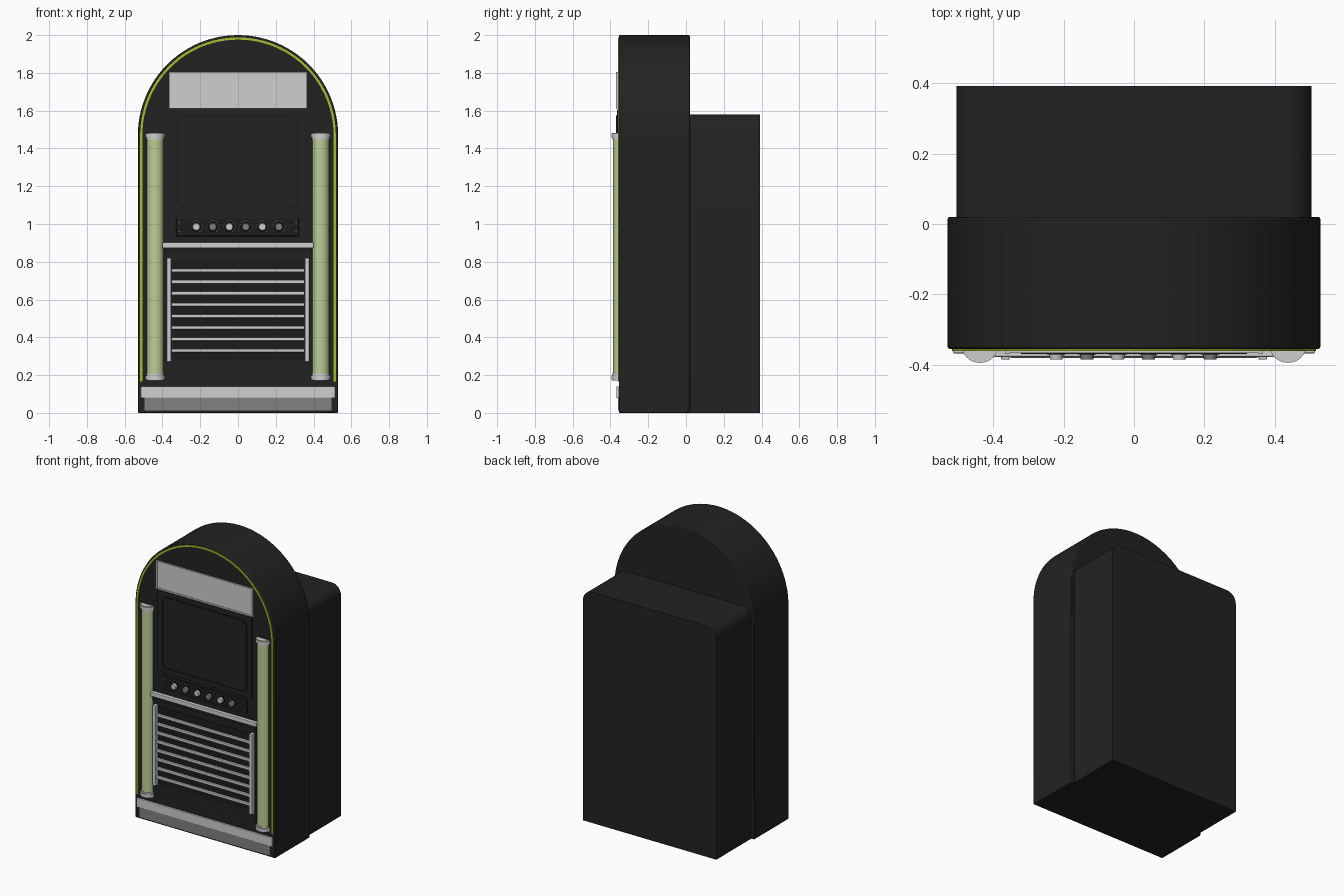
import bpy
import bmesh
from math import cos, sin, pi
from mathutils import Matrix, Vector

if "Cube" in bpy.data.objects:
    bpy.data.objects.remove(bpy.data.objects["Cube"])


def material(name, r, g, b):
    mat = bpy.data.materials.new(name)
    mat.use_nodes = True
    mat.diffuse_color = (r, g, b, 1)
    mat.node_tree.nodes["Principled BSDF"].inputs["Base Color"].default_value = (r, g, b, 1)
    return mat


CHARCOAL = material("charcoal", 0.016, 0.016, 0.016)
BLACK = material("panel black", 0.012, 0.012, 0.012)
SILVER = material("silver", 0.62, 0.62, 0.62)
GREY = material("mid grey", 0.22, 0.22, 0.22)
LIME = material("lime trim", 0.37, 0.52, 0.025)
PALE = material("pale green", 0.50, 0.62, 0.30)


def finish(name, bm, mat, bevel=0, smooth=True):
    bmesh.ops.recalc_face_normals(bm, faces=bm.faces)
    mesh = bpy.data.meshes.new(name)
    bm.to_mesh(mesh)
    bm.free()
    mesh.materials.append(mat)
    obj = bpy.data.objects.new(name, mesh)
    bpy.context.collection.objects.link(obj)
    if bevel:
        mod = obj.modifiers.new("soft edges", "BEVEL")
        mod.width, mod.segments = bevel, 2
        mod.limit_method, mod.angle_limit = "ANGLE", pi / 4
    if smooth:
        bpy.ops.object.select_all(action="DESELECT")
        bpy.context.view_layer.objects.active = obj
        obj.select_set(True)
        bpy.ops.object.shade_smooth_by_angle(angle=pi / 6)
    return obj


def box(name, x0, x1, y0, y1, z0, z1, mat, bevel=0):
    bm = bmesh.new()
    size = Matrix.Diagonal((x1 - x0, y1 - y0, z1 - z0, 1))
    middle = Matrix.Translation(((x0 + x1) / 2, (y0 + y1) / 2, (z0 + z1) / 2))
    bmesh.ops.create_cube(bm, size=1, matrix=middle @ size)
    return finish(name, bm, mat, bevel, False)


def cylinder(name, centre, radius, depth, mat, axis="Z", top=None, sides=32):
    bm = bmesh.new()
    turn = Matrix.Rotation(pi / 2, 4, "X") if axis == "Y" else Matrix()
    bmesh.ops.create_cone(bm, cap_ends=True, segments=sides, radius1=radius,
                          radius2=radius if top is None else top, depth=depth,
                          matrix=Matrix.Translation(centre) @ turn)
    return finish(name, bm, mat)


def prism(name, outline, y0, y1, mat, bevel=0):
    """Extrude an (x, z) outline from y0 to y1."""
    bm = bmesh.new()
    face = bm.faces.new([bm.verts.new((x, y0, z)) for x, z in outline])
    new = bmesh.ops.extrude_face_region(bm, geom=[face])["geom"]
    bmesh.ops.translate(bm, vec=(0, y1 - y0, 0),
                        verts=[v for v in new if isinstance(v, bmesh.types.BMVert)])
    return finish(name, bm, mat, bevel)


def arch(radius, base, spring=1.47, steps=48):
    curve = [(radius * cos(pi * i / steps), spring + radius * sin(pi * i / steps))
             for i in range(steps + 1)]
    return [(radius, base)] + curve + [(-radius, base)]


def rounded(x, z0, z1, r, bottom=True, steps=6):
    points = []
    corners = [(x - r, z1 - r, 0), (r - x, z1 - r, 1)]
    if bottom:
        corners += [(r - x, z0 + r, 2), (x - r, z0 + r, 3)]
    for cx, cz, quarter in corners:
        for i in range(steps + 1):
            a = (quarter + i / steps) * pi / 2
            points.append((cx + r * cos(a), cz + r * sin(a)))
    return points if bottom else points + [(-x, z0), (x, z0)]


def band(name, outer, inner, y0, y1, mat, closed=False):
    """Strip between two matching outlines."""
    bm = bmesh.new()
    rows = [[bm.verts.new((x, y, z)) for x, z in line]
            for line, y in ((outer, y1), (outer, y0), (inner, y0), (inner, y1))]
    n = len(outer)
    for i in range(n if closed else n - 1):
        j = (i + 1) % n
        for k in range(4):
            a, b = rows[k], rows[(k + 1) % 4]
            bm.faces.new((a[i], a[j], b[j], b[i]))
    if not closed:
        for i in (0, n - 1):
            bm.faces.new([row[i] for row in rows])
    return finish(name, bm, mat)


# Cabinet
prism("arched_cabinet", arch(0.53, 0), -0.355, 0.02, CHARCOAL, 0.006)
prism("rear_housing", rounded(0.505, 0, 1.58, 0.07, False), 0.01, 0.393, CHARCOAL)
band("arch_trim", arch(0.518, 0.165), arch(0.506, 0.165), -0.361, -0.35, LIME)

# Base plinth
box("plinth_bar", -0.515, 0.515, -0.368, -0.34, 0.078, 0.14, SILVER, 0.004)
box("kick_plate", -0.495, 0.495, -0.36, -0.34, 0.012, 0.078, GREY)

# Light columns with caps
for side, s in (("left", 1), ("right", -1)):
    x = 0.438 * s
    cylinder(side + "_light_tube", (x, -0.34, 0.825), 0.046, 1.27, PALE)
    for end, z, lip in (("lower", 0.19, 0.205), ("upper", 1.465, 1.45)):
        cylinder(f"{side}_{end}_cap", (x, -0.342, z), 0.048, 0.036, SILVER)
        cylinder(f"{side}_{end}_cap_lip", (x, -0.342, lip + (0.018 if end == "upper" else -0.018)),
                 0.053, 0.022, SILVER)

# Title panel
box("title_panel", -0.355, 0.355, -0.363, -0.34, 1.62, 1.80, SILVER)
for s in (-1, 1):
    box("title_end_rail", s * 0.36 - 0.006, s * 0.36 + 0.006, -0.37, -0.34, 1.612, 1.805, SILVER, 0.002)
box("title_lower_rail", -0.36, 0.36, -0.367, -0.34, 1.612, 1.622, SILVER)
box("title_upper_rail", -0.36, 0.36, -0.367, -0.34, 1.797, 1.805, SILVER)

# Screen
box("screen_panel", -0.358, 0.358, -0.364, -0.34, 1.05, 1.607, CHARCOAL, 0.003)
band("screen_bezel", rounded(0.322, 1.08, 1.575, 0.04), rounded(0.312, 1.09, 1.565, 0.03),
     -0.37, -0.36, BLACK, True)
prism("screen_glass", rounded(0.312, 1.09, 1.565, 0.03), -0.366, -0.36, CHARCOAL)

# Control strip with knobs
box("control_strip", -0.327, 0.322, -0.362, -0.34, 0.935, 1.03, BLACK, 0.003)
for x in (-0.312, 0.307):
    for z in (0.96, 1.01):
        cylinder("screw", (x, -0.363, z), 0.004, 0.006, GREY, "Y", sides=8)
for i in range(6):
    x, z = -0.221 + 0.0875 * i, 0.985
    tone = GREY if i % 2 else SILVER
    cylinder("knob_skirt", (x, -0.365, z), 0.026, 0.012, BLACK, "Y")
    cylinder("knob", (x, -0.374, z), 0.022, 0.022, tone, "Y", top=0.018)
    for k in range(10):
        a = pi * (k - 2.0) / 7
        cylinder("dial_mark", (x + 0.032 * cos(a), -0.362, z + 0.032 * sin(a)),
                 0.0025, 0.003, GREY, "Y", sides=6)

# Shelf
box("shelf", -0.4, 0.4, -0.378, -0.34, 0.872, 0.902, SILVER, 0.004)
box("shelf_support", -0.392, 0.392, -0.366, -0.34, 0.845, 0.872, BLACK)

# Speaker grille
box("grille_panel", -0.39, 0.39, -0.36, -0.34, 0.21, 0.845, CHARCOAL, 0.003)
box("speaker_cloth", -0.352, 0.352, -0.363, -0.35, 0.28, 0.81, BLACK)
for s in (-1, 1):
    box("grille_post", s * 0.366 - 0.012, s * 0.366 + 0.012, -0.386, -0.355, 0.27, 0.82, SILVER, 0.003)
for i in range(8):
    z = 0.33 + 0.0607 * i
    box("grille_bar", -0.352, 0.352, -0.381, -0.365, z - 0.009, z + 0.009, SILVER, 0.003)
